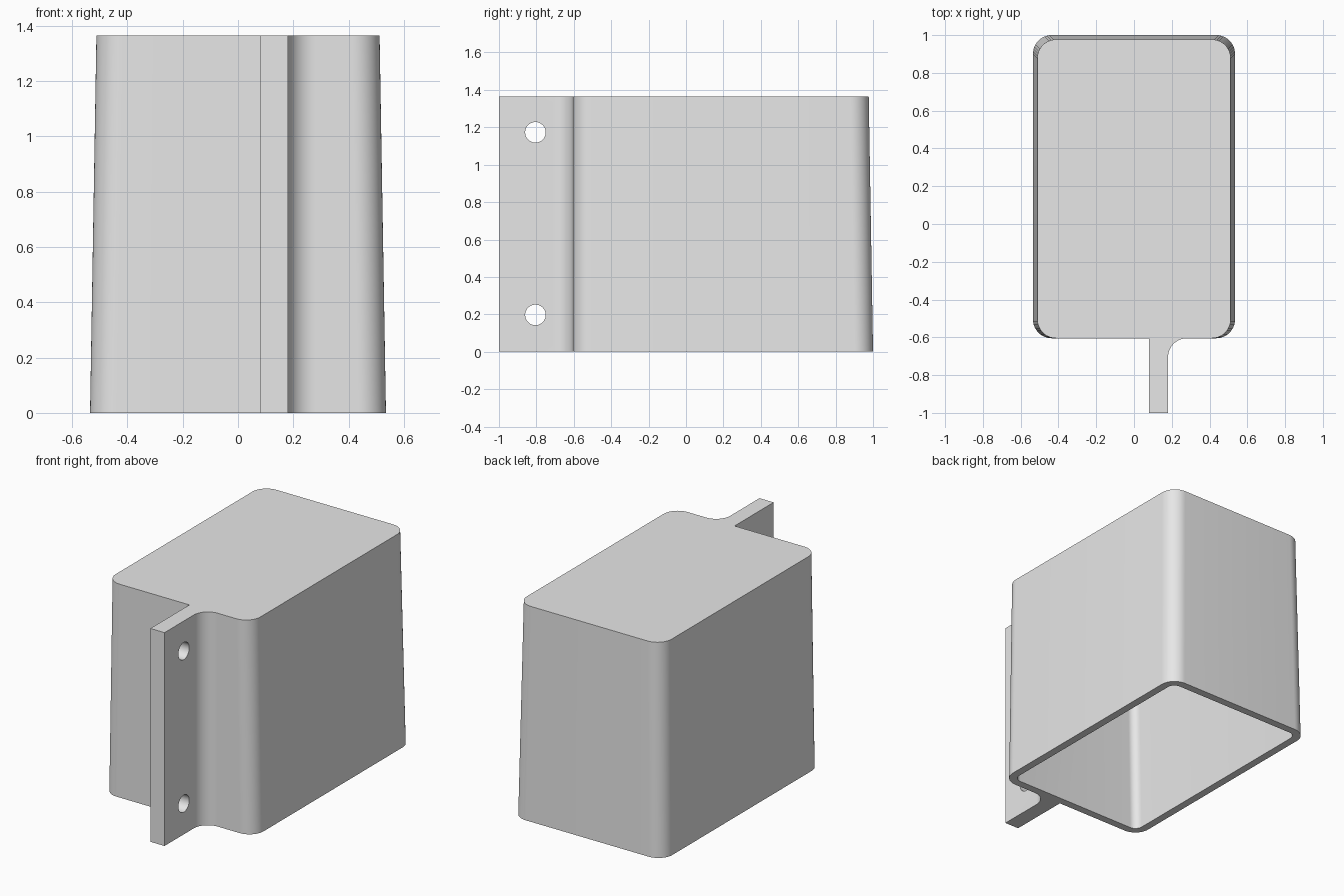
import bpy, bmesh
from math import cos, sin, pi, radians
from mathutils import Matrix

if "Cube" in bpy.data.objects:
    bpy.data.objects.remove(bpy.data.objects["Cube"])

HEIGHT, WALL, RADIUS, FRONT = 1.365, 0.05, 0.1, -0.605
STEPS = 12

grey = bpy.data.materials.new("plain grey")
grey.use_nodes = True
grey.diffuse_color = (0.8, 0.8, 0.8, 1)
grey.node_tree.nodes["Principled BSDF"].inputs["Base Color"].default_value = (0.8, 0.8, 0.8, 1)


def arc(cx, cy, r, start, sweep=90):
    return [(cx + r * cos(radians(start + sweep * i / STEPS)),
             cy + r * sin(radians(start + sweep * i / STEPS))) for i in range(STEPS + 1)]


def rounded_rect(hx, y0, y1, r):
    return (arc(hx - r, y1 - r, r, 0) + arc(r - hx, y1 - r, r, 90)
            + arc(r - hx, y0 + r, r, 180) + arc(hx - r, y0 + r, r, 270))


def loft(name, low, high, z0, z1):
    """Closed solid between two matching outlines."""
    bm = bmesh.new()
    a = [bm.verts.new((x, y, z0)) for x, y in low]
    b = [bm.verts.new((x, y, z1)) for x, y in high]
    n = len(a)
    for i in range(n):
        j = (i + 1) % n
        bm.faces.new((a[i], a[j], b[j], b[i]))
    bm.faces.new(a[::-1])
    bm.faces.new(b)
    return finish(name, bm)


def finish(name, bm):
    bmesh.ops.recalc_face_normals(bm, faces=bm.faces)
    mesh = bpy.data.meshes.new(name)
    bm.to_mesh(mesh)
    bm.free()
    mesh.materials.append(grey)
    obj = bpy.data.objects.new(name, mesh)
    bpy.context.collection.objects.link(obj)
    return obj


def combine(target, tool, operation):
    mod = target.modifiers.new(operation.lower(), "BOOLEAN")
    mod.object, mod.operation, mod.solver = tool, operation, "EXACT"
    bpy.context.view_layer.objects.active = target
    bpy.ops.object.modifier_apply(modifier=mod.name)
    bpy.data.objects.remove(tool)


# Tapered cover with an upright front wall
cover = loft("cover", rounded_rect(0.535, FRONT, 1.0, RADIUS),
             rounded_rect(0.512, FRONT, 0.977, RADIUS), 0, HEIGHT)

# Mounting flange with a fillet on its left side
left = 0.18
outline = [(0.08, -1), (left, -1)]
outline += arc(left + RADIUS, FRONT - RADIUS, RADIUS, 180, -90)
outline += [(left + RADIUS, FRONT + 0.02), (0.08, FRONT + 0.02)]
combine(cover, loft("flange", outline, outline, 0, HEIGHT), "UNION")

# Cavity open at the bottom
w, r, extra = WALL, RADIUS - WALL, 0.001
combine(cover, loft("cavity", rounded_rect(0.535 - w, FRONT + w, 1.0 - w, r),
                    rounded_rect(0.512 - w, FRONT + w, 0.977 - w, r),
                    -extra, HEIGHT - w), "DIFFERENCE")

# Screw holes through the flange
for z in (0.197, 1.173):
    bm = bmesh.new()
    place = Matrix.Translation((0.13, -0.805, z)) @ Matrix.Rotation(pi / 2, 4, "Y")
    bmesh.ops.create_cone(bm, cap_ends=True, segments=40, radius1=0.055,
                          radius2=0.055, depth=0.3, matrix=place)
    combine(cover, finish("hole", bm), "DIFFERENCE")

# Smooth rounded corners, crisp edges
bpy.ops.object.select_all(action="DESELECT")
cover.select_set(True)
bpy.context.view_layer.objects.active = cover
bpy.ops.object.shade_smooth_by_angle(angle=radians(30))
